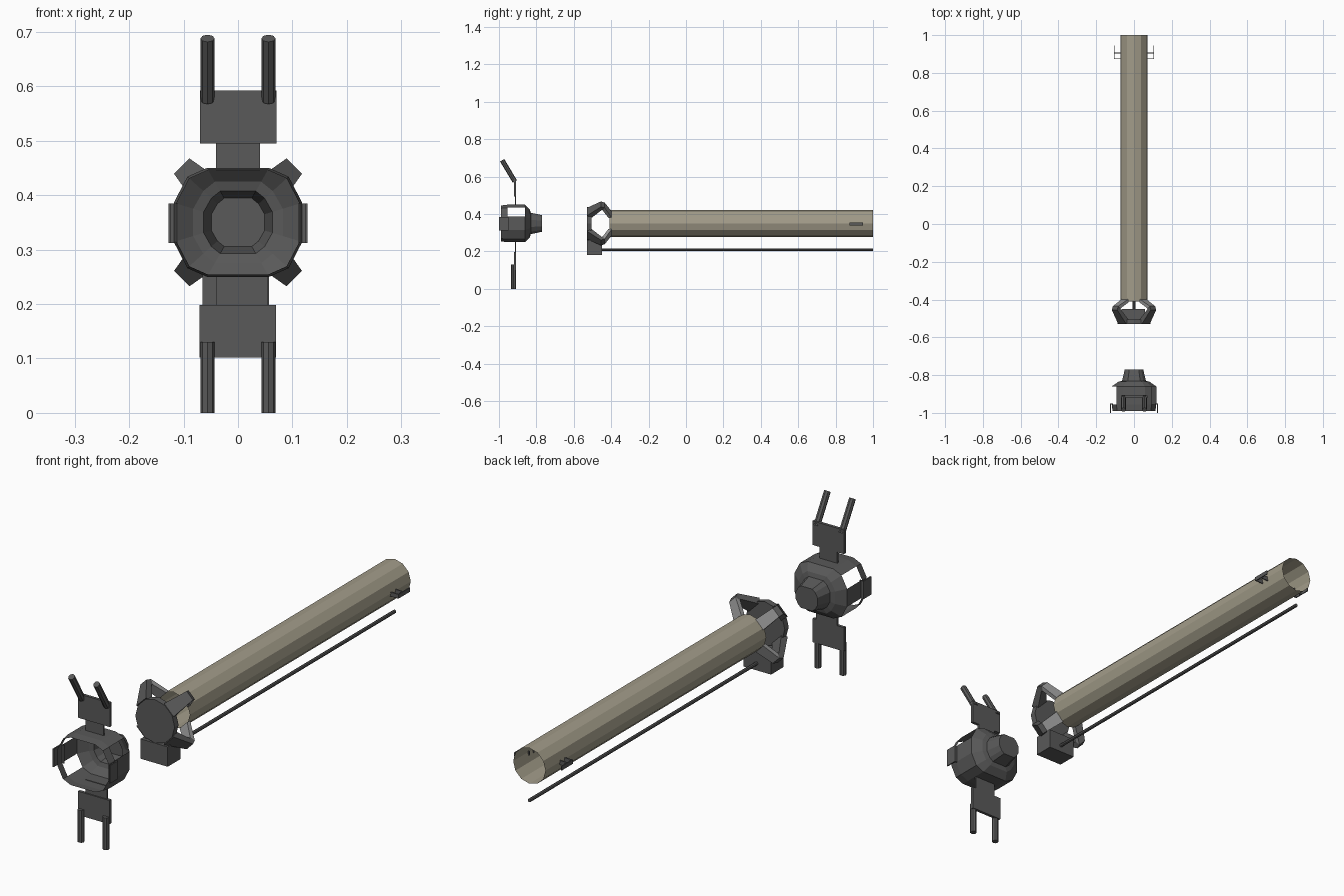
import bpy, bmesh, math
from mathutils import Vector

if "Cube" in bpy.data.objects:
    bpy.data.objects.remove(bpy.data.objects["Cube"])

def mat(name, c):
    m = bpy.data.materials.new(name)
    m.diffuse_color = (*c, 1)
    m.use_nodes = True
    m.node_tree.nodes["Principled BSDF"].inputs["Base Color"].default_value = m.diffuse_color
    return m

DARK = mat("dark_grey", (0.1, 0.1, 0.1))
LIGHT = mat("light_grey", (0.30, 0.30, 0.30))
BEIGE = mat("beige", (0.36, 0.33, 0.25))
CZ = 0.35  # height of the main axis

def finish(name, bm, mats, normals=True):
    if normals:
        bmesh.ops.recalc_face_normals(bm, faces=bm.faces)
    me = bpy.data.meshes.new(name)
    bm.to_mesh(me)
    bm.free()
    for m in mats:
        me.materials.append(m)
    ob = bpy.data.objects.new(name, me)
    bpy.context.collection.objects.link(ob)
    return ob

def box(name, x0, x1, y0, y1, z0, z1, m=DARK):
    bm = bmesh.new()
    bmesh.ops.create_cube(bm, size=1)
    for v in bm.verts:
        v.co = Vector((x0 + (v.co.x + .5) * (x1 - x0),
                       y0 + (v.co.y + .5) * (y1 - y0),
                       z0 + (v.co.z + .5) * (z1 - z0)))
    return finish(name, bm, [m])

def rod(name, a, b, r, sides, m=DARK, caps=True):
    a, b = Vector(a), Vector(b)
    bm = bmesh.new()
    bmesh.ops.create_cone(bm, cap_ends=caps, segments=sides, radius1=r, radius2=r,
                          depth=(b - a).length)
    q = Vector((0, 0, 1)).rotation_difference(b - a)
    for v in bm.verts:
        v.co = q @ v.co + (a + b) / 2
    return finish(name, bm, [m])

def loft(bm, rings, skip=()):
    """Join rings of points; skip holds (band, side) pairs left open."""
    vs = [[bm.verts.new(p) for p in r] for r in rings]
    n = len(vs[0])
    for k in range(len(vs) - 1):
        for i in range(n):
            if (k, i) not in skip:
                j = (i + 1) % n
                bm.faces.new((vs[k][i], vs[k][j], vs[k + 1][j], vs[k + 1][i]))
    return vs

# Long open tube and the thin guide rod beneath it
rod("main_tube", (0, -0.41, CZ), (0, 1, CZ), 0.072, 12, BEIGE, caps=False)
rod("guide_rod", (0, -0.46, 0.21), (0, 1, 0.21), 0.007, 8)

# Small clips on both sides of the tube end
for s, side in ((1, "right"), (-1, "left")):
    for k, y in enumerate((0.875, 0.905)):
        a, b = sorted((s * 0.066, s * 0.105))
        box(f"tube_clip_arm_{side}_{k}", a, b, y - .002, y + .002, .338, .355)
    a, b = sorted((s * 0.102, s * 0.106))
    box(f"tube_clip_plate_{side}", a, b, 0.873, 0.945, .338, .355)

# Coupling: front disc, four bent struts, block holding the rod
rod("coupling_disc", (0, -0.53, CZ), (0, -0.505, CZ), 0.088, 12)
box("rod_block", -0.065, 0.057, -0.53, -0.45, 0.182, 0.262)
outer = [(0.088, -0.53), (0.146, -0.455), (0.138, -0.435), (0.068, -0.398)]
inner = [(0.072, -0.505), (0.122, -0.45), (0.118, -0.445), (0.066, -0.415)]
for k in range(4):
    a = math.pi / 4 + k * math.pi / 2
    d, t = Vector((math.cos(a), 0, math.sin(a))), Vector((-math.sin(a), 0, math.cos(a)))
    bm = bmesh.new()
    P = lambda p, w: d * p[0] + t * w + Vector((0, p[1], CZ))
    rings = []
    for i, (o, n) in enumerate(zip(outer, inner)):
        w = (0.03, 0.02, 0.02, 0.024)[i]
        rings.append([P(o, -w), P(o, w), P(n, w), P(n, -w)])
    vs = loft(bm, rings)
    bm.faces.new(vs[0])
    bm.faces.new(vs[-1])
    for f in bm.faces:  # rear half of each strut is lighter
        f.material_index = 1 if f.calc_center_median().y > -0.43 else 0
    finish(f"coupling_strut_{k}", bm, [DARK, LIGHT])

# Nose shell: twelve-sided barrel open at the front, shoulder and closed cone
quad = [(0.118, 0.036), (0.093, 0.084), (0.057, 0.1)]
prof = quad + [(-x, z) for x, z in quad[::-1]]
prof += [(-x, -z) for x, z in quad] + [(x, -z) for x, z in quad[::-1]]

def ring(y, s):
    return [(x * s, y, CZ + z * s) for x, z in prof]

def round_ring(y, r):
    return [(r * x / math.hypot(x, z), y, CZ + r * z / math.hypot(x, z)) for x, z in prof]

bm = bmesh.new()
rings = [ring(-0.99, 0.96), ring(-0.955, 1), ring(-0.86, 1), round_ring(-0.835, 0.086),
         round_ring(-0.83, 0.066), round_ring(-0.77, 0.051)]
# open windows in the diagonal barrel sides
vs = loft(bm, rings, skip={(1, 0), (1, 4), (1, 6)})
bm.faces.new(vs[-1])
finish("nose_shell", bm, [DARK])

# L-shaped side lugs of the nose
for s, side in ((1, "right"), (-1, "left")):
    a, b = sorted((s * 0.11, s * 0.128))
    box(f"nose_lug_web_{side}", a, b, -0.955, -0.95, .312, .385)
    a, b = sorted((s * 0.123, s * 0.128))
    box(f"nose_lug_plate_{side}", a, b, -1.0, -0.95, .312, .385)

# Upper and lower paddles: neck, plate and two prongs each
box("upper_neck", -.04, .04, -.915, -.908, .445, .50)
box("upper_plate", -.07, .071, -.92, -.908, .495, .592)
box("lower_neck", -.04, .055, -.915, -.908, .195, .252)
box("lower_plate", -.071, .07, -.92, -.908, .102, .198)
for s, side in ((1, "right"), (-1, "left")):
    x = s * 0.056
    rod(f"upper_prong_{side}", (x, -.915, .574), (x, -.983, .688), .013, 8)
    rod(f"lower_prong_{side}", (x, -.922, 0), (x, -.922, .13), .013, 8)
